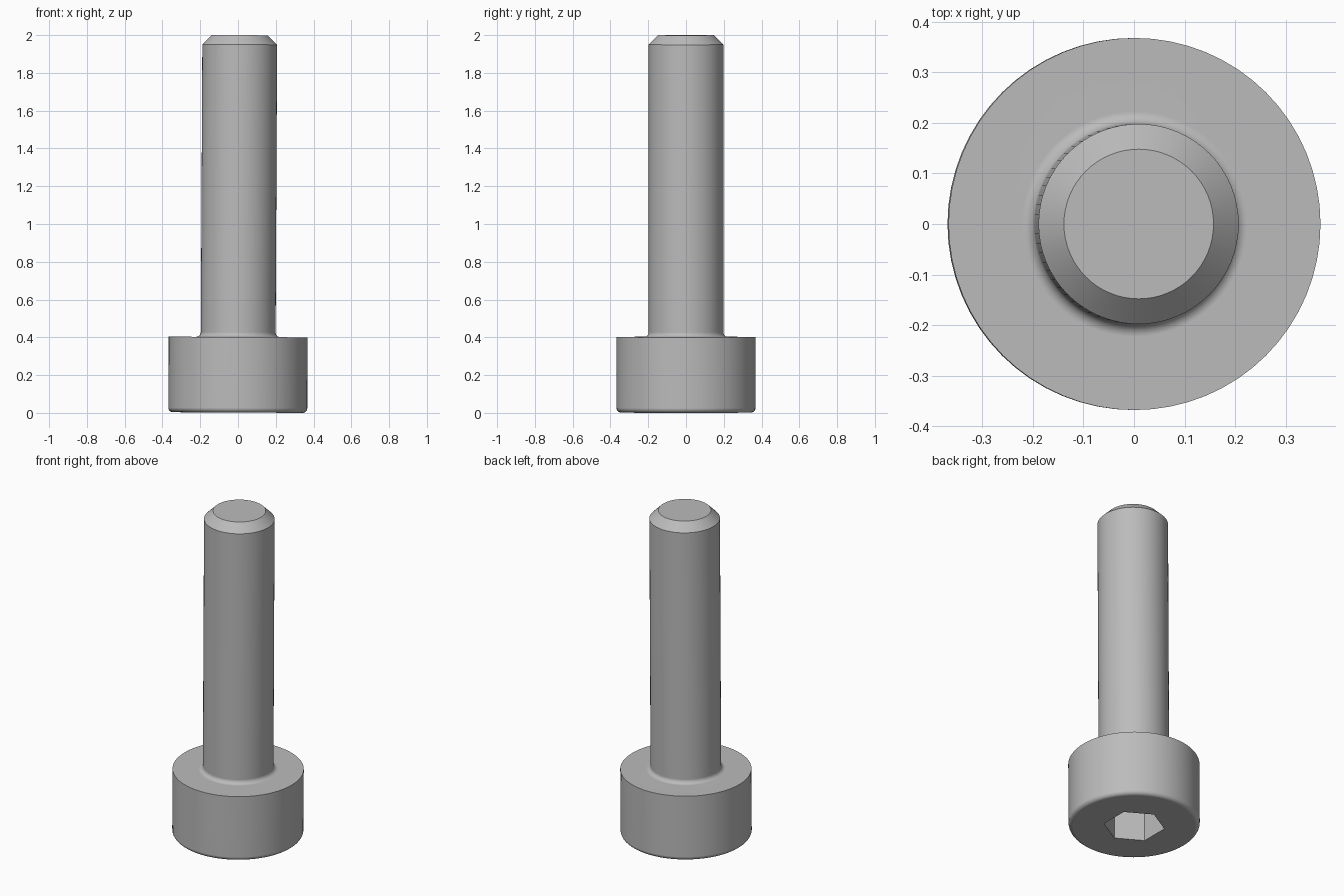
import bpy, bmesh, math
from mathutils import Matrix

if "Cube" in bpy.data.objects:
    bpy.data.objects.remove(bpy.data.objects["Cube"], do_unlink=True)

HEAD_R, HEAD_H = 0.368, 0.4
SHANK_R, TIP_R, LENGTH = 0.198, 0.148, 1.998
HEX_R, HEX_DEPTH = 0.172, 0.2
FILLET = 0.025
SEGMENTS = 64

steel = bpy.data.materials.new("grey steel")
steel.use_nodes = True
steel.diffuse_color = (0.5, 0.5, 0.5, 1)
steel.node_tree.nodes["Principled BSDF"].inputs["Base Color"].default_value = (0.5, 0.5, 0.5, 1)


def arc(cx, cz, start, end, steps=6):
    """Quarter-round profile points about (cx, cz), angles in degrees."""
    angles = [math.radians(start + (end - start) * i / steps) for i in range(steps + 1)]
    return [(cx + FILLET * math.cos(a), cz + FILLET * math.sin(a)) for a in angles]


def add_object(name, bm):
    mesh = bpy.data.meshes.new(name)
    bmesh.ops.recalc_face_normals(bm, faces=bm.faces)
    bm.to_mesh(mesh)
    bm.free()
    mesh.materials.append(steel)
    obj = bpy.data.objects.new(name, mesh)
    bpy.context.collection.objects.link(obj)
    return obj


# Screw body: head, filleted shank and chamfered tip, turned from one profile
profile = [(0, 0)]
profile += arc(HEAD_R - FILLET, FILLET, -90, 0)
profile += [(HEAD_R, HEAD_H)]
profile += arc(SHANK_R + FILLET, HEAD_H + FILLET, 270, 180)
profile += [(SHANK_R, LENGTH - 0.05), (TIP_R, LENGTH), (0, LENGTH)]

bm = bmesh.new()
verts = [bm.verts.new((r, 0, z)) for r, z in profile]
edges = [bm.edges.new(pair) for pair in zip(verts, verts[1:])]
bmesh.ops.spin(bm, geom=verts + edges, cent=(0, 0, 0), axis=(0, 0, 1),
               angle=math.tau, steps=SEGMENTS, use_duplicate=False)
bmesh.ops.remove_doubles(bm, verts=bm.verts, dist=1e-5)
# Merge the end fans into single flat discs
for z in (0, LENGTH):
    fan = [f for f in bm.faces if all(abs(v.co.z - z) < 1e-5 for v in f.verts)]
    bmesh.ops.dissolve_faces(bm, faces=fan, use_verts=True)
screw = add_object("socket_screw", bm)

# Hexagonal drive socket
bm = bmesh.new()
bmesh.ops.create_cone(bm, cap_ends=True, segments=6, radius1=HEX_R, radius2=HEX_R,
                      depth=2 * HEX_DEPTH, matrix=Matrix.Rotation(math.radians(30), 4, "Z"))
# One corner of the socket lies on the y axis
first = bm.verts[:][0].co
turn = math.pi / 2 - math.atan2(first.y, first.x)
bmesh.ops.rotate(bm, verts=bm.verts, cent=(0, 0, 0), matrix=Matrix.Rotation(turn, 3, "Z"))
cutter = add_object("hex_cutter", bm)
cutter.hide_render = True

cut = screw.modifiers.new("hex_socket", "BOOLEAN")
cut.operation, cut.solver, cut.object = "DIFFERENCE", "EXACT", cutter
bpy.context.view_layer.objects.active = screw
screw.select_set(True)
cutter.select_set(False)
bpy.ops.object.modifier_apply(modifier=cut.name)
bpy.data.objects.remove(cutter, do_unlink=True)

# Slight lean towards +x, then stand on the ground, centred
screw.data.transform(Matrix.Rotation(math.radians(0.3), 4, "Y"))
xs = [v.co.x for v in screw.data.vertices]
low = min(v.co.z for v in screw.data.vertices)
screw.data.transform(Matrix.Translation((-(min(xs) + max(xs)) / 2, 0, -low)))

# Smooth rounds with crisp edges
bpy.ops.object.shade_smooth_by_angle(angle=math.radians(30))
weighted = screw.modifiers.new("flat_face_normals", "WEIGHTED_NORMAL")
weighted.keep_sharp = True
